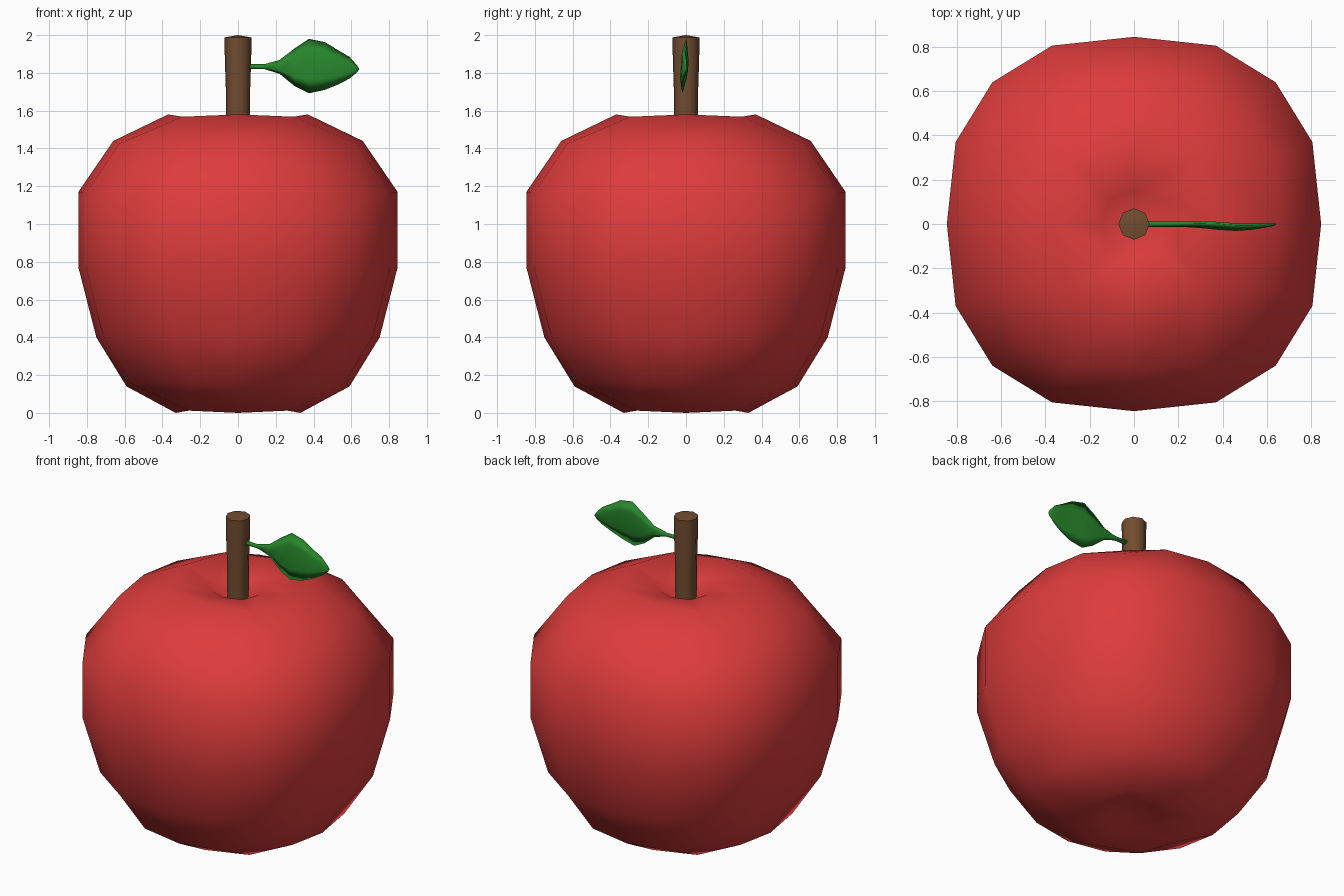
import bpy, bmesh
from math import cos, sin, pi

if "Cube" in bpy.data.objects:
    bpy.data.objects.remove(bpy.data.objects["Cube"])


def finish(name, bm, color):
    bmesh.ops.recalc_face_normals(bm, faces=bm.faces[:])
    for f in bm.faces:
        f.smooth = True
    me = bpy.data.meshes.new(name)
    bm.to_mesh(me)
    bm.free()
    mat = bpy.data.materials.new(name + "_colour")
    mat.diffuse_color = (*color, 1)
    mat.use_nodes = True
    mat.node_tree.nodes["Principled BSDF"].inputs["Base Color"].default_value = mat.diffuse_color
    me.materials.append(mat)
    ob = bpy.data.objects.new(name, me)
    bpy.context.collection.objects.link(ob)
    return ob


def bridge(bm, a, b):
    n = len(a)
    for i in range(n):
        bm.faces.new((a[i], a[(i + 1) % n], b[(i + 1) % n], b[i]))


def fan(bm, ring, co):
    c = bm.verts.new(co)
    for i in range(len(ring)):
        bm.faces.new((ring[i], ring[(i + 1) % len(ring)], c))


# Apple body: rounded-square rings of 16 points, capped by 4x4 quad grids
def side_ring(bm, r, z, corner_dz):
    shape = [(1, 0, 0), (0.953, 0.438, 0.25), (0.757, 0.757, 1), (0.438, 0.953, 0.25)]
    ring = []
    for q in range(4):
        c, s = round(cos(q * pi / 2)), round(sin(q * pi / 2))
        for x, y, k in shape:
            ring.append(bm.verts.new((r * (x * c - y * s), r * (x * s + y * c), z + k * corner_dz)))
    return ring


def cap_ring(bm, r, z, diag, diag_dz):
    return [bm.verts.new((r * (diag if i % 2 else 1) * cos(i * pi / 4),
                          r * (diag if i % 2 else 1) * sin(i * pi / 4),
                          z + (diag_dz if i % 2 else 0))) for i in range(8)]


def cap(bm, outer, rings, centre_z):
    inner = rings[0]
    for q in range(4):
        o = [outer[(4 * q + i) % 16] for i in range(5)]
        n = [inner[(2 * q + i) % 8] for i in range(3)]
        bm.faces.new((o[0], o[1], n[1], n[0]))
        bm.faces.new((o[1], o[2], o[3], n[1]))
        bm.faces.new((o[3], o[4], n[2], n[1]))
    for a, b in zip(rings, rings[1:]):
        bridge(bm, a, b)
    fan(bm, rings[-1], (0, 0, centre_z))


bm = bmesh.new()
profile = [(0.59, 0.14, 0.06), (0.75, 0.40, 0.03), (0.845, 0.77, 0.01),
           (0.845, 1.17, -0.03), (0.66, 1.44, -0.06)]
sides = [side_ring(bm, *p) for p in profile]
for a, b in zip(sides, sides[1:]):
    bridge(bm, a, b)
cap(bm, sides[-1], [cap_ring(bm, 0.37, 1.58, 1.12, -0.012),
                    cap_ring(bm, 0.15, 1.53, 1.05, 0)], 1.44)
cap(bm, sides[0], [cap_ring(bm, 0.33, 0.0, 1.12, 0.012),
                   cap_ring(bm, 0.15, 0.05, 1.05, 0)], 0.07)
finish("apple_body", bm, (0.73, 0.045, 0.045))

# Stem: eight-sided, slightly flared at the top
bm = bmesh.new()
rings = [[bm.verts.new((r * cos(i * pi / 4), r * sin(i * pi / 4), z)) for i in range(8)]
         for r, z in [(0.062, 1.42), (0.064, 1.7), (0.07, 1.88), (0.071, 1.988)]]
for a, b in zip(rings, rings[1:]):
    bridge(bm, a, b)
fan(bm, rings[0], (0, 0, 1.42))
fan(bm, rings[-1], (0, 0, 2.0))
stem = finish("stem", bm, (0.17, 0.075, 0.03))

# Leaf: six-sided sections (x, low z, high z, y middle, half thickness)
bm = bmesh.new()
sections = [(0.04, 1.82, 1.848, 0, 0.012), (0.14, 1.82, 1.846, 0, 0.012),
            (0.22, 1.795, 1.868, 0, 0.012), (0.30, 1.73, 1.93, -0.003, 0.012),
            (0.375, 1.692, 1.98, -0.008, 0.013), (0.46, 1.71, 1.963, -0.014, 0.013),
            (0.53, 1.738, 1.92, -0.012, 0.011), (0.59, 1.77, 1.885, -0.006, 0.009),
            (0.63, 1.802, 1.84, -0.002, 0.006)]
rings = []
for x, lo, hi, y, t in sections:
    m, h = (lo + hi) / 2, (hi - lo) / 2
    tilt = 0.07 * h
    rings.append([bm.verts.new((x, y + k * t + tilt * s, m + s * h))
                  for s, k in [(1, 0), (0.5, 1), (-0.5, 1), (-1, 0), (-0.5, -1), (0.5, -1)]])
for a, b in zip(rings, rings[1:]):
    bridge(bm, a, b)
fan(bm, rings[0], (0.04, 0, 1.834))
fan(bm, rings[-1], (0.642, 0, 1.82))
finish("leaf", bm, (0.02, 0.24, 0.025))

# Keep the stem's top rim crisp
bpy.context.view_layer.objects.active = stem
stem.select_set(True)
bpy.ops.object.shade_smooth_by_angle(angle=pi / 3)
